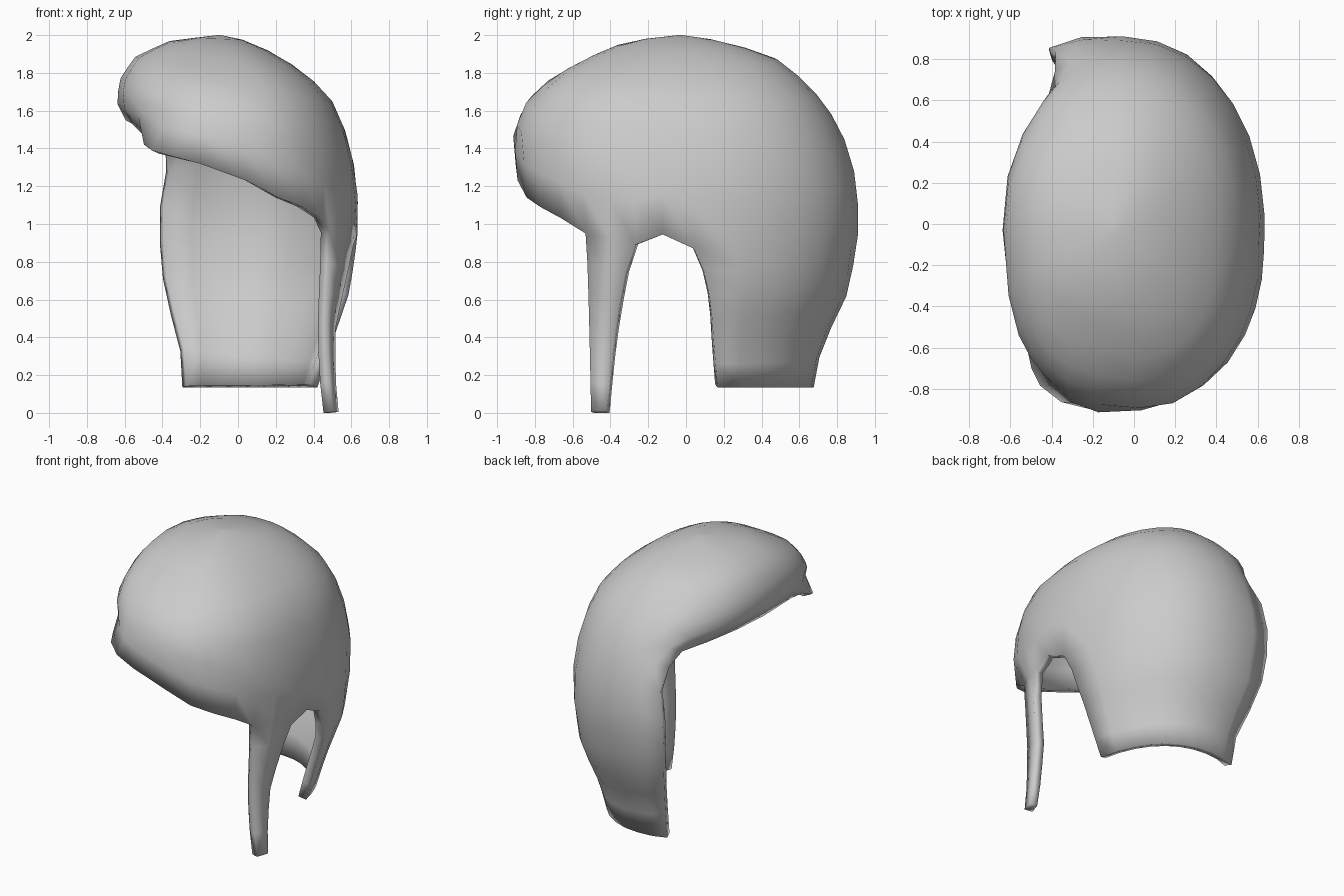
import bpy, bmesh
from math import sin, cos, radians, copysign

cube = bpy.data.objects.get("Cube")
if cube:
    bpy.data.objects.remove(cube)

CX, CY = -0.1, -0.03          # axis of the shell
CAP_ROWS, PANEL_ROWS = 9, 6

# Horizontal sections: height, right x, left x, front y, back y
SECTIONS = [
    (2.0, -.09, -.11, -.04, -.02),
    (1.97, .05, -.36, -.31, .19),
    (1.89, .22, -.54, -.5, .46),
    (1.78, .38, -.62, -.71, .6),
    (1.65, .5, -.645, -.85, .73),
    (1.48, .575, -.56, -.92, .83),
    (1.25, .63, -.86, -.9, .9),
    (1.0, .64, -.93, -.88, .92),
    (.65, .6, -.85, -.88, .865),
    (.34, .5, -.63, -.88, .715),
    (.13, .435, -.6, -.88, .675),
]

# Lower rim of the cap: angle round the axis, height
RIM = [(-32, .95), (-22, .93), (-12.5, .89), (-4, .945), (3.5, .87)]
RIM += [(a, .88 + .36 * ((a - 3) / 108) ** 2) for a in range(15, 110, 12)]
RIM += [(111, 1.28), (120, 1.42), (130, 1.5), (145, 1.53), (162, 1.55),
        (180, 1.55), (200, 1.53), (215, 1.47), (226, 1.42), (236, 1.39),
        (250, 1.36), (264, 1.32), (278, 1.23), (291, 1.14), (303, 1.09),
        (316, 1.03)]


def section(z):
    """Linear blend of the two sections around height z."""
    for hi, lo in zip(SECTIONS, SECTIONS[1:]):
        if z >= lo[0]:
            break
    t = min(1, (hi[0] - z) / (hi[0] - lo[0]))
    return [h + (l - h) * t for h, l in zip(hi, lo)]


def shell_point(angle, z, squeeze=1):
    """Point on the shell; the front is squarer than the back."""
    _, right, left, front, back = section(z)
    c, s = cos(radians(angle)), sin(radians(angle))
    power = .83 if s < 0 else .92
    c, s = (copysign(abs(v) ** power, v) for v in (c, s))
    x = CX + c * (right - CX if c > 0 else CX - left)
    y = CY + s * (back - CY if s > 0 else CY - front)
    return x * squeeze, y, z


def rim_squeeze(angle):
    """The rim tucks inwards round the root of the sideburn."""
    a = angle - 360 if angle > 180 else angle
    return 1 - max(0, .1 * (1 - abs(a + 32) / 20))


def level(s):
    """Height at fractional section index s."""
    i = min(int(s), len(SECTIONS) - 2)
    return SECTIONS[i][0] + (SECTIONS[i + 1][0] - SECTIONS[i][0]) * (s - i)


def index_of(z):
    for i in range(len(SECTIONS) - 1):
        hi, lo = SECTIONS[i][0], SECTIONS[i + 1][0]
        if z >= lo:
            return i + (hi - z) / (hi - lo)


bm = bmesh.new()


def skin(columns, closed=False):
    pairs = list(zip(columns, columns[1:]))
    if closed:
        pairs.append((columns[-1], columns[0]))
    for a, b in pairs:
        for i in range(len(a) - 1):
            bm.faces.new((a[i], a[i + 1], b[i + 1], b[i]))


# Rounded cap with a slanting fringe
cap = []
for angle, rim in RIM:
    end = index_of(rim)
    col = [bm.verts.new(shell_point(angle, level(end * i / CAP_ROWS)))
           for i in range(CAP_ROWS)]
    col.append(bm.verts.new(shell_point(angle, rim, rim_squeeze(angle))))
    cap.append(col)
skin(cap, closed=True)
bm.faces.new([col[0] for col in cap])


def panel(first, last, bottom, place):
    """Hang a strip from the cap rim between two columns."""
    columns = []
    for k in range(first, last + 1):
        angle, rim = RIM[k]
        col = [cap[k][-1]]
        for i in range(1, PANEL_ROWS + 1):
            t = i / PANEL_ROWS
            col.append(bm.verts.new(place(angle, t, rim + (bottom - rim) * t)))
        columns.append(col)
    skin(columns)


def sideburn(a, t, z):
    """Narrows downwards, then flicks out at the tip."""
    narrow = a + (-26.2 + (a + 22) / 3 - a) * t ** .6
    top = rim_squeeze(a)
    squeeze = top + (.86 - top) * min(1, 2 * t) + .05 * t ** 5
    x, y, _ = shell_point(narrow, .95, squeeze)
    return x, y, z


def nape(a, t, z):
    """Its ear edge sweeps backwards on the way down."""
    return shell_point(a + 11 * (1 - (a - 3) / 108) * t ** .7, z)


panel(0, 2, 0.005, sideburn)
panel(4, [a for a, _ in RIM].index(111), .135, nape)

mesh = bpy.data.meshes.new("hair_shell")
bm.to_mesh(mesh)
bm.free()
hair = bpy.data.objects.new("hair_shell", mesh)
bpy.context.collection.objects.link(hair)

# Plain grey
grey = bpy.data.materials.new("plain_grey")
grey.use_nodes = True
colour = (.6, .6, .6, 1)
grey.diffuse_color = colour
grey.node_tree.nodes["Principled BSDF"].inputs["Base Color"].default_value = colour
mesh.materials.append(grey)

# Wall thickness, inwards
wall = hair.modifiers.new("wall", "SOLIDIFY")
wall.thickness = .055
wall.offset = -1

bpy.ops.object.select_all(action="DESELECT")
hair.select_set(True)
bpy.context.view_layer.objects.active = hair
bpy.ops.object.modifier_apply(modifier="wall")
bpy.ops.object.shade_smooth_by_angle(angle=radians(100))
